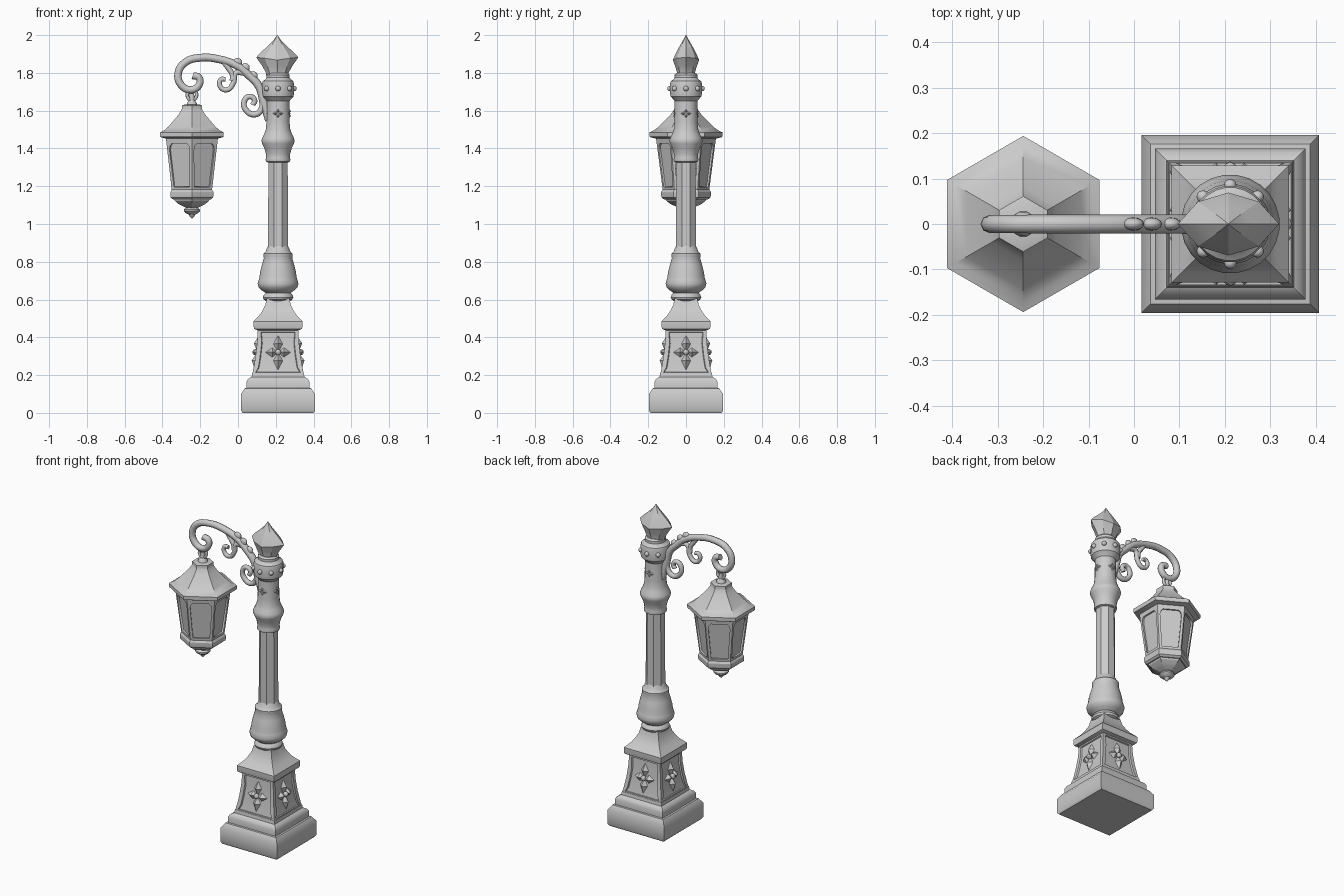
import bpy, bmesh
from math import pi, cos, sin, atan2
from mathutils import Matrix, Vector

if "Cube" in bpy.data.objects:
    bpy.data.objects.remove(bpy.data.objects["Cube"])

GREY = (0.6, 0.6, 0.6, 1)
mat = bpy.data.materials.new("light_grey")
mat.use_nodes = True
mat.diffuse_color = GREY
mat.node_tree.nodes["Principled BSDF"].inputs["Base Color"].default_value = GREY

POST, LAMP = 0.212, -0.244   # x of the post axis and the lantern axis


def finish(bm, name, angle=35):
    bmesh.ops.recalc_face_normals(bm, faces=bm.faces)
    me = bpy.data.meshes.new(name)
    bm.to_mesh(me)
    bm.free()
    ob = bpy.data.objects.new(name, me)
    bpy.context.collection.objects.link(ob)
    me.materials.append(mat)
    bpy.ops.object.select_all(action='DESELECT')
    ob.select_set(True)
    bpy.context.view_layer.objects.active = ob
    bpy.ops.object.shade_smooth_by_angle(angle=angle * pi / 180)
    return ob


def loft(profile, n, x):
    """Stack n-sided rings; each profile entry is (half width across flats, z)."""
    bm = bmesh.new()
    rings = []
    for r, z in profile:
        R = r / cos(pi / n)
        rings.append([bm.verts.new((x + R * cos(pi / n * (2 * i + 1)),
                                    R * sin(pi / n * (2 * i + 1)), z)) for i in range(n)])
    for a, b in zip(rings, rings[1:]):
        for i in range(n):
            j = (i + 1) % n
            bm.faces.new((a[i], a[j], b[j], b[i]))
    bm.faces.new(rings[0][::-1])
    bm.faces.new(rings[-1])
    return bm


def on_side(x, angle, dist, z, tilt=0):
    """Frame on a side wall: local X across, Y up, Z outward."""
    basis = Matrix(((0, 0, 1, 0), (1, 0, 0, 0), (0, 1, 0, 0), (0, 0, 0, 1)))
    return (Matrix.Translation((x, 0, z)) @ Matrix.Rotation(angle, 4, 'Z')
            @ Matrix.Translation((dist, 0, 0)) @ Matrix.Rotation(tilt, 4, 'Y') @ basis)


def add_petal(bm, m, turn, length, width, height, start=0.0):
    """Pointed leaf with a raised middle."""
    m = m @ Matrix.Rotation(turn, 4, 'Z')
    pts = [(0, start), (width, start + length * .45), (0, start + length),
           (-width, start + length * .45)]
    rim = [bm.verts.new(m @ Vector((u, v, 0))) for u, v in pts]
    top = bm.verts.new(m @ Vector((0, start + length * .45, height)))
    bm.faces.new(rim[::-1])
    for i in range(4):
        bm.faces.new((rim[i], rim[(i + 1) % 4], top))


def add_ball(bm, loc, r, scale=(1, 1, 1)):
    m = Matrix.Translation(loc) @ Matrix.Diagonal((*scale, 1))
    bmesh.ops.create_uvsphere(bm, u_segments=12, v_segments=8, radius=r, matrix=m)


def scroll(name, pts, r, ends=(1, 1)):
    cu = bpy.data.curves.new(name, 'CURVE')
    cu.dimensions = '3D'
    cu.bevel_depth, cu.bevel_resolution, cu.resolution_u = r, 2, 6
    cu.use_fill_caps = True
    sp = cu.splines.new('BEZIER')
    sp.bezier_points.add(len(pts) - 1)
    for i, (p, (x, z)) in enumerate(zip(sp.bezier_points, pts)):
        t = i / (len(pts) - 1)
        p.co = (x, 0, z)
        p.radius = ends[0] * (1 - t) + ends[1] * t
        p.handle_left_type = p.handle_right_type = 'AUTO'
    cu.materials.append(mat)
    bpy.context.collection.objects.link(bpy.data.objects.new(name, cu))


# Plinth and lower steps
finish(loft([(.188, 0), (.196, .012), (.196, .1), (.176, .13), (.166, .132), (.166, .165),
             (.158, .18), (.14, .19), (.137, .21)], 4, POST), "plinth")

# Tapered pedestal with a sunk panel on each side
bm = loft([(.137, .2), (.128, .245), (.119, .3), (.111, .37), (.107, .445)], 4, POST)
bm.normal_update()
walls = [f for f in bm.faces if abs(f.normal.z) < .7]
for k in range(4):
    d = Vector((cos(k * pi / 2), sin(k * pi / 2), 0))
    side = [f for f in walls if f.normal.dot(d) > .7]
    bmesh.ops.inset_region(bm, faces=side, thickness=.024, depth=0)
    bmesh.ops.inset_region(bm, faces=side, thickness=.004, depth=-.008)
finish(bm, "pedestal", 25)

# Pedestal cap
finish(loft([(.106, .436), (.126, .445), (.129, .455), (.129, .485), (.115, .5), (.1, .515),
             (.083, .54), (.068, .57), (.06, .605)], 4, POST), "pedestal_cap", 40)

# Four-petal flowers on the pedestal
bm = bmesh.new()
for k in range(4):
    m = on_side(POST, k * pi / 2, .108, .32, -.13)
    for turn, length in ((0, .1), (pi / 2, .068), (pi, .1), (-pi / 2, .068)):
        add_petal(bm, m, turn, length, .026, .026)
    add_ball(bm, m @ Vector((0, 0, .012)), .016)
finish(bm, "pedestal_flowers", 20)

# Turned vase at the foot of the shaft
finish(loft([(.06, .59), (.076, .6), (.081, .612), (.076, .625), (.066, .635), (.085, .648),
             (.103, .665), (.108, .685), (.102, .705), (.098, .72), (.095, .745), (.085, .785),
             (.075, .82), (.077, .83), (.077, .843), (.066, .852), (.06, .87), (.052, .885)],
            24, POST), "vase")
bm = bmesh.new()
for k in range(4):
    add_petal(bm, on_side(POST, k * pi / 2, .088, .72, -.24), 0, .09, .03, .012)
finish(bm, "vase_diamonds", 10)

# Faceted shaft
finish(loft([(.053, .86), (.051, 1.35)], 8, POST), "shaft", 20)

# Upper column with bell and collar
finish(loft([(.05, 1.325), (.063, 1.33), (.066, 1.34), (.063, 1.35), (.064, 1.37), (.072, 1.4),
             (.084, 1.425), (.088, 1.44), (.084, 1.455), (.074, 1.475), (.065, 1.5), (.061, 1.54),
             (.06, 1.65), (.072, 1.665), (.082, 1.675), (.084, 1.69), (.084, 1.745), (.08, 1.757),
             (.068, 1.765), (.06, 1.775), (.06, 1.79), (.05, 1.8)], 24, POST), "upper_column")
bm = bmesh.new()
for k in range(8):
    add_ball(bm, (POST + .085 * cos(k * pi / 4), .085 * sin(k * pi / 4), 1.717), .014)
finish(bm, "collar_beads")

# Small flowers on the upper column
bm = bmesh.new()
for k in range(4):
    m = on_side(POST, k * pi / 2, .058, 1.585)
    for t in range(4):
        add_petal(bm, m, t * pi / 2, .028, .01, .01)
finish(bm, "column_flowers", 20)

# Finial, drawn out to points along the arm direction
bm = loft([(.043, 1.785), (.043, 1.8), (.052, 1.835), (.064, 1.875), (.054, 1.9),
           (.036, 1.935), (.016, 1.97), (.001, 2)], 8, 0)
for v in bm.verts:
    v.co = Matrix.Rotation(pi / 8, 3, 'Z') @ v.co
    c = abs(v.co.x) / max(.0001, v.co.xy.length)
    flare = max(0, 1 - abs(v.co.z - 1.88) / .09)
    v.co.x *= 1.25 + .38 * flare * c ** 3
    v.co.z += .015 * flare * (c - .5)
    v.co.x += POST - .004
finish(bm, "finial", 22)

# Curled bracket arm
scroll("arm", [(.165, 1.55), (.135, 1.65), (.11, 1.73), (.06, 1.785), (0, 1.835), (-.1, 1.872),
               (-.2, 1.88), (-.28, 1.855), (-.317, 1.795), (-.3, 1.735), (-.25, 1.71),
               (-.207, 1.735), (-.207, 1.775), (-.24, 1.785)], .022, (1, .85))
scroll("middle_scroll", [(.03, 1.8), (-.01, 1.8), (-.025, 1.745), (-.06, 1.71), (-.095, 1.73),
                         (-.09, 1.765), (-.065, 1.765)], .015, (1, .8))
scroll("top_scroll", [(-.08, 1.865), (-.055, 1.83), (-.03, 1.79), (-.03, 1.76)], .014)
scroll("lower_scroll", [(.11, 1.74), (.125, 1.67), (.125, 1.61), (.09, 1.58), (.045, 1.6),
                        (.032, 1.645), (.06, 1.675), (.088, 1.655), (.078, 1.63)], .017, (1, .8))
bm = bmesh.new()
for x, z in ((-.002, 1.855), (.038, 1.828), (.08, 1.785)):
    add_ball(bm, (x, 0, z), .024, (1, .6, 1))
finish(bm, "arm_leaves")

# Hanging link and stem
scroll("hook", [(-.25, 1.71), (-.225, 1.7), (-.22, 1.675), (LAMP, 1.655), (-.268, 1.675),
                (-.262, 1.7), (-.25, 1.715)], .009)
finish(loft([(.03, 1.615), (.026, 1.64), (.014, 1.655), (.012, 1.69)], 12, LAMP), "stem")

# Lantern roof, glazed body, bottom bowl and drop
finish(loft([(.13, 1.45), (.165, 1.46), (.168, 1.465), (.168, 1.485), (.148, 1.495), (.125, 1.515),
             (.095, 1.55), (.07, 1.58), (.055, 1.605), (.053, 1.612), (.053, 1.628),
             (.04, 1.632)], 6, LAMP), "lantern_roof", 30)
finish(loft([(.096, 1.17), (.126, 1.46)], 6, LAMP), "lantern_glass", 20)
finish(loft([(.1, 1.13), (.112, 1.14), (.114, 1.15), (.114, 1.17), (.106, 1.183),
             (.095, 1.186)], 6, LAMP), "lantern_base_ring", 25)
finish(loft([(.03, 1.085), (.05, 1.095), (.07, 1.105), (.09, 1.122), (.098, 1.14)], 6, LAMP),
       "lantern_bowl", 25)
finish(loft([(.002, 1.03), (.012, 1.04), (.017, 1.05), (.034, 1.058), (.043, 1.068), (.043, 1.076),
             (.028, 1.09)], 16, LAMP), "lantern_drop")

# Arched window frames on the six sides
LOW, HIGH, Z0, H = .106, .138, 1.175, .285
t30 = 1 / 3 ** .5
frame = bpy.data.curves.new("window_frame", 'CURVE')
frame.dimensions, frame.fill_mode, frame.extrude = '2D', 'BOTH', .006
wl, wh = LOW * t30, HIGH * t30
outer = [(-wl, 0), (wl, 0), (wh, H), (-wh, H)]
half = [(wl - .014, .022), (wh - .018, H - .065), (wh - .022, H - .045), (wh - .034, H - .032)]
inner = half + [(-u, v) for u, v in reversed(half)]
for pts in (outer, inner):
    sp = frame.splines.new('POLY')
    sp.points.add(len(pts) - 1)
    sp.use_cyclic_u = True
    for p, (u, v) in zip(sp.points, pts):
        p.co = (u, v, 0, 1)
frame.materials.append(mat)
for k in range(6):
    ob = bpy.data.objects.new("window_frame_%d" % (k + 1), frame)
    ob.matrix_world = on_side(LAMP, k * pi / 3, LOW - .006, Z0, atan2(HIGH - LOW, H))
    bpy.context.collection.objects.link(ob)
